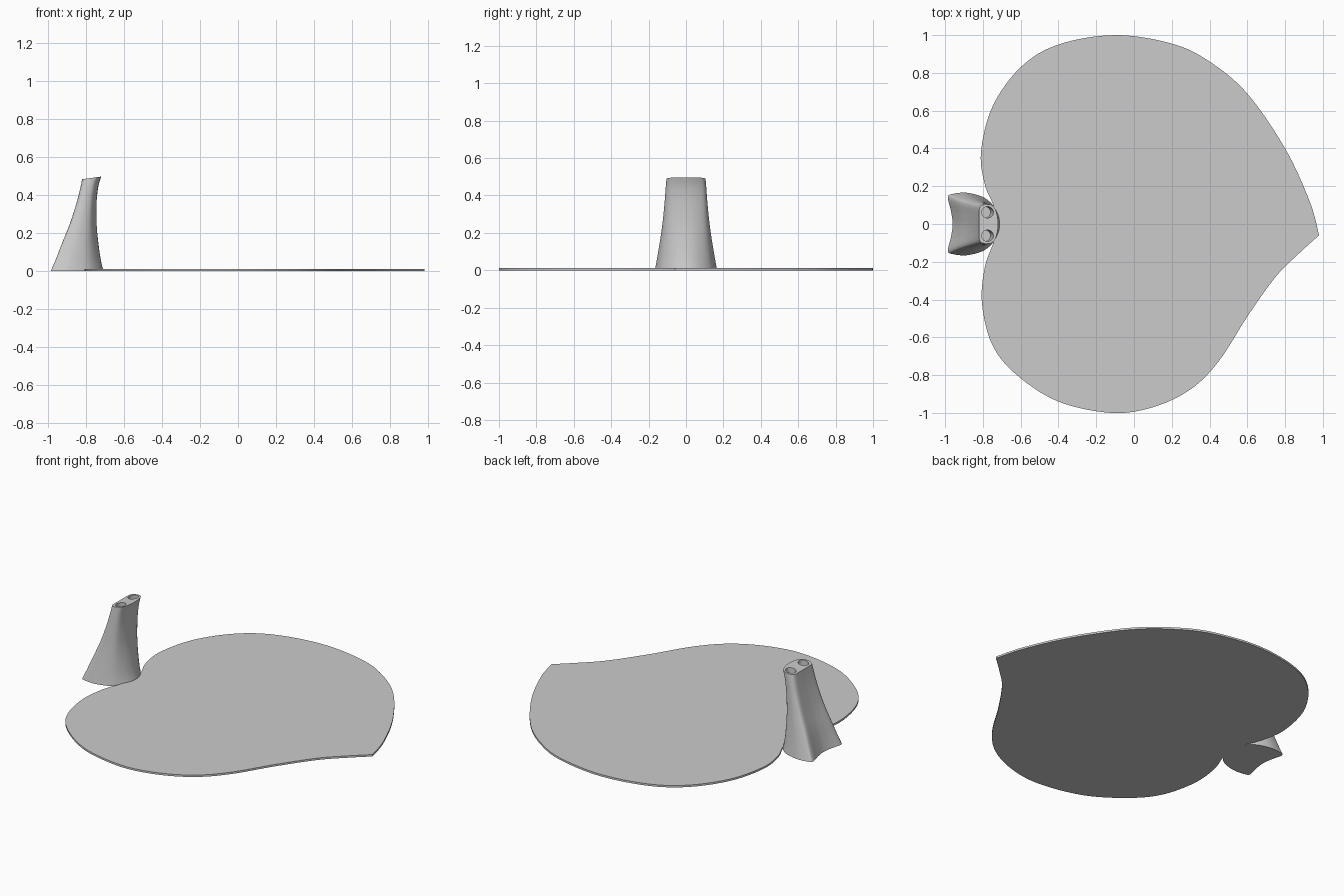
import bpy, bmesh
from mathutils import Vector

if "Cube" in bpy.data.objects:
    bpy.data.objects.remove(bpy.data.objects["Cube"])


def spline(pts, steps, closed=False):
    """Catmull-Rom samples through the points."""
    p = [Vector(q) for q in pts]
    n = len(p)
    get = (lambda i: p[i % n]) if closed else (lambda i: p[max(0, min(n - 1, i))])
    out = []
    for i in range(n if closed else n - 1):
        a, b, c, d = get(i - 1), get(i), get(i + 1), get(i + 2)
        for k in range(steps):
            t = k / steps
            out.append(0.5 * (2 * b + (c - a) * t + (2 * a - 5 * b + 4 * c - d) * t * t
                              + (3 * b - a - 3 * c + d) * t ** 3))
    if not closed:
        out.append(p[-1])
    return out


def make_object(name, bm):
    bmesh.ops.recalc_face_normals(bm, faces=bm.faces)
    mesh = bpy.data.meshes.new(name)
    bm.to_mesh(mesh)
    bm.free()
    ob = bpy.data.objects.new(name, mesh)
    bpy.context.collection.objects.link(ob)
    return ob


def activate(ob):
    bpy.ops.object.select_all(action='DESELECT')
    ob.select_set(True)
    bpy.context.view_layer.objects.active = ob


# Leaf plate: two lobes meeting at the tip and at the notch
upper = [(.98, -.06), (.93, .12), (.80, .40), (.60, .69), (.40, .86), (.20, .955),
         (-.10, 1.0), (-.40, .95), (-.60, .83), (-.75, .62), (-.81, .38),
         (-.79, .21), (-.745, .10), (-.72, 0)]
lower = [(-.72, 0), (-.745, -.10), (-.79, -.23), (-.805, -.42), (-.75, -.64),
         (-.62, -.80), (-.40, -.94), (-.12, -1.0), (.10, -.97), (.30, -.875),
         (.45, -.725), (.60, -.49), (.75, -.28), (.88, -.15), (.98, -.06)]
outline = spline(upper, 8)[:-1] + spline(lower, 8)[:-1]
bm = bmesh.new()
face = bm.faces.new([bm.verts.new((p.x, p.y, 0)) for p in outline])
ext = bmesh.ops.extrude_face_region(bm, geom=[face])
bmesh.ops.translate(bm, vec=(0, 0, .012),
                    verts=[v for v in ext['geom'] if isinstance(v, bmesh.types.BMVert)])
leaf = make_object("leaf_plate", bm)
activate(leaf)
bpy.ops.object.shade_smooth_by_angle(angle=.5)

# Stem: section (u = back to front 0..1, v = half width) blends from foot to top
foot = [(.09, 0), (.06, .40), (0, .86), (.10, .97), (.38, 1.0), (.72, .82), (.93, .43), (1, 0)]
top = [(0, 0), (0, .40), (.02, .80), (.17, .97), (.48, 1.0), (.78, .88), (.95, .48), (1, 0)]
# z, back x, front x, half width
levels = [(0, -.985, -.708, .165), (.06, -.96, -.722, .154), (.15, -.925, -.735, .139),
          (.25, -.885, -.744, .125), (.36, -.850, -.744, .114), (.44, -.83, -.735, .108),
          (.49, -.82, -.72, .104)]
bm = bmesh.new()
rings = []
for z, x0, x1, w in spline(levels, 4):
    f = min(1, z / .49)
    half = [Vector(a).lerp(Vector(b), f) for a, b in zip(foot, top)]
    loop = half + [Vector((p.x, -p.y)) for p in half[-2:0:-1]]
    rings.append([bm.verts.new((x0 + (x1 - x0) * p.x, w * p.y, z + f ** 4 * .014 * (p.x - .5)))
                  for p in spline(loop, 5, True)])
for a, b in zip(rings, rings[1:]):
    for i in range(len(a)):
        j = (i + 1) % len(a)
        bm.faces.new((a[i], a[j], b[j], b[i]))
bm.faces.new(rings[0])
bm.faces.new(rings[-1])
stem = make_object("stem", bm)

# Two sockets sunk into the stem top
for s in (-1, 1):
    bpy.ops.mesh.primitive_cylinder_add(vertices=32, radius=.03, depth=.24,
                                        location=(-.775, s * .062, .49), rotation=(0, .12, 0))
    cutter = bpy.context.object
    cutter.name = "socket_cutter"
    cutter.hide_render = True
    activate(stem)
    mod = stem.modifiers.new("socket", 'BOOLEAN')
    mod.operation = 'DIFFERENCE'
    mod.solver = 'EXACT'
    mod.object = cutter
    bpy.ops.object.modifier_apply(modifier=mod.name)
    bpy.data.objects.remove(cutter)
activate(stem)
bpy.ops.object.shade_smooth_by_angle(angle=.6)
